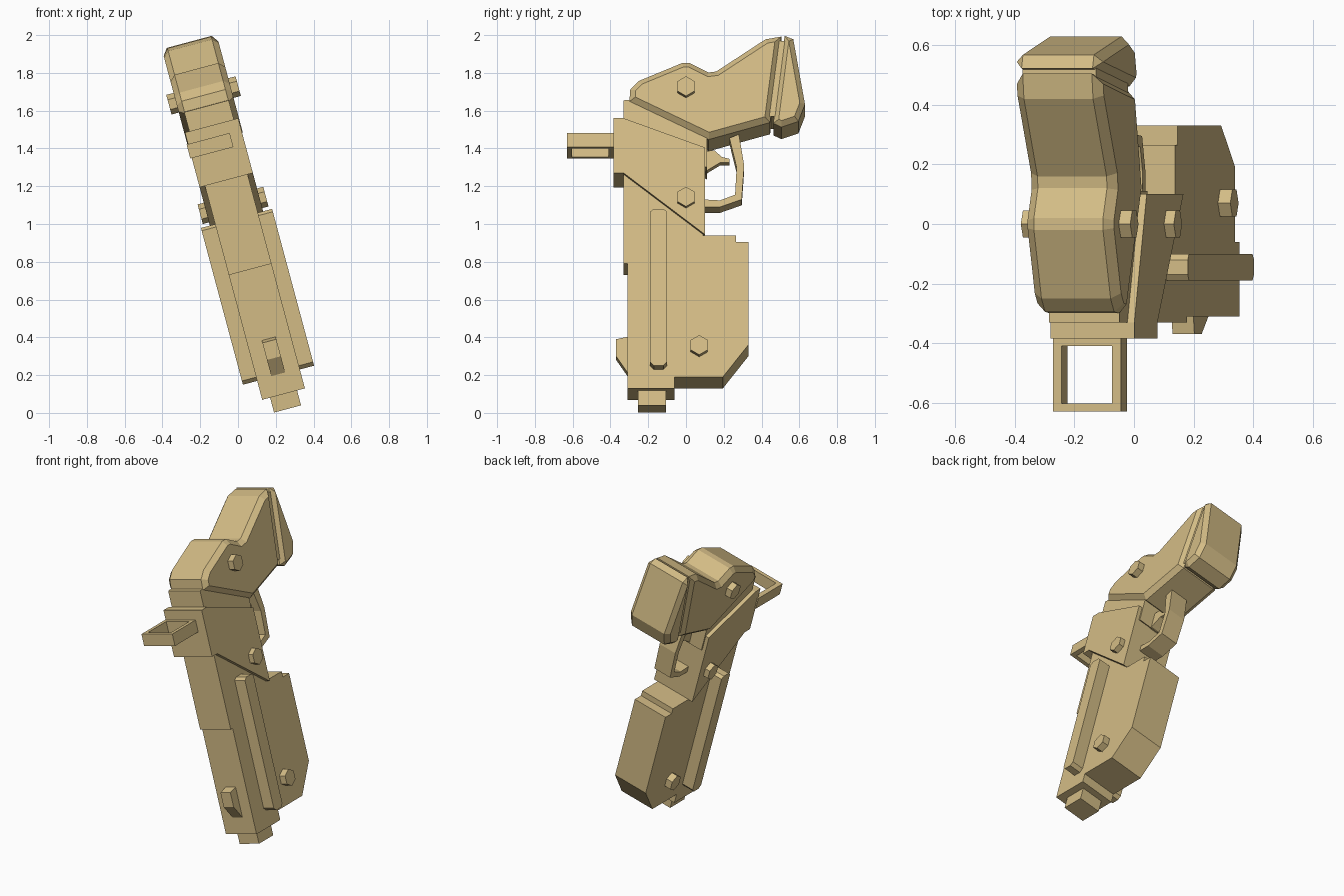
import bpy, bmesh, math

if "Cube" in bpy.data.objects:
    bpy.data.objects.remove(bpy.data.objects["Cube"])

TILT = math.radians(15)
S, C = math.sin(TILT), math.cos(TILT)

tan = bpy.data.materials.new("tan_plastic")
tan.diffuse_color = (0.65, 0.50, 0.235, 1)
tan.use_nodes = True
tan.node_tree.nodes["Principled BSDF"].inputs["Base Color"].default_value = tan.diffuse_color


def finish(name, bm):
    """Turn a bmesh into a leaning object with the shared colour."""
    bmesh.ops.recalc_face_normals(bm, faces=bm.faces)
    me = bpy.data.meshes.new(name)
    bm.to_mesh(me)
    bm.free()
    me.materials.append(tan)
    ob = bpy.data.objects.new(name, me)
    ob.rotation_euler = (0, -TILT, 0)
    ob.location = (0, 0, 1)
    bpy.context.collection.objects.link(ob)
    return ob


def slab(name, profile, h, bevel=0):
    """Side profile (y, z as seen from the right), half width h."""
    bm = bmesh.new()
    pts = [(y, (z - 1 - h * S) / C) for y, z in profile]
    left = [bm.verts.new((-h, y, w)) for y, w in pts]
    right = [bm.verts.new((h, y, w)) for y, w in pts]
    bm.faces.new(left)
    bm.faces.new(right)
    n = len(pts)
    for i in range(n):
        j = (i + 1) % n
        bm.faces.new((left[i], left[j], right[j], right[i]))
    if bevel:
        bmesh.ops.recalc_face_normals(bm, faces=bm.faces)
        rim = [e for e in bm.edges if e.verts[0].co.x * e.verts[1].co.x > 0]
        bmesh.ops.bevel(bm, geom=rim, offset=bevel, segments=1,
                        affect='EDGES', clamp_overlap=True)
    return finish(name, bm)


def rect(y0, y1, z0, z1):
    return [(y0, z0), (y1, z0), (y1, z1), (y0, z1)]


# grip body with stepped front, notched back and slanted heel
slab("grip_body", [(-.31, .13), (-.06, .13), (-.06, .19), (.195, .19), (.33, .36),
                   (.33, .905), (.265, .905), (.265, .94), (.09, .94), (.09, 1.1),
                   (-.15, 1.28), (-.33, 1.28), (-.33, .79), (-.31, .79)], .117)

# rails down both sides
slab("side_rails", [(-.19, .27), (-.17, .25), (-.12, .25), (-.10, .27),
                    (-.10, 1.065), (-.12, 1.08), (-.17, 1.08), (-.19, 1.065)], .195)

# foot plug and front latch
slab("foot_plug", rect(-.255, -.105, .04, .20), .074)
slab("front_latch", [(-.37, .39), (-.30, .405), (-.30, .20), (-.37, .30)], .038)

# receiver and neck
slab("receiver", [(-.385, 1.27), (-.33, 1.27), (.10, .945), (.10, 1.405),
                  (-.33, 1.56), (-.385, 1.56)], .146)
slab("neck", [(-.33, 1.45), (.11, 1.30), (.11, 1.53), (-.20, 1.66), (-.33, 1.655)], .122)

# head with chamfered rim, recessed groove and rear cap
slab("head", [(-.30, 1.655), (.12, 1.455), (.445, 1.545), (.505, 2.0), (.42, 1.985),
              (.16, 1.815), (.12, 1.81), (.02, 1.86), (-.02, 1.86), (-.25, 1.765),
              (-.295, 1.72)], .15, .03)
slab("groove", [(.42, 1.57), (.50, 1.57), (.54, 1.97), (.46, 1.97)], .128)
slab("rear_cap", [(.522, 2.003), (.462, 1.54), (.505, 1.52), (.595, 1.55),
                  (.63, 1.64), (.568, 1.985)], .15, .03)

# trigger and its guard
slab("trigger", [(.09, 1.385), (.15, 1.39), (.19, 1.355), (.23, 1.345), (.23, 1.325),
                 (.18, 1.325), (.13, 1.295), (.09, 1.27)], .03)
slab("trigger_guard", [(.09, 1.09), (.18, 1.09), (.295, 1.13), (.308, 1.31), (.28, 1.475),
                       (.23, 1.455), (.268, 1.30), (.26, 1.155), (.18, 1.125),
                       (.09, 1.13)], .06)

# square loop on the front: outer and inner outlines at two heights
bm = bmesh.new()
loops = []
for w in (.40, .477):
    for x, y0, y1 in ((.118, -.63, -.375), (.088, -.603, -.41)):
        loops.append([bm.verts.new((-.036 + a * x, y, w)) for a, y in
                      ((-1, y0), (1, y0), (1, y1), (-1, y1))])
for a, b in ((0, 1), (2, 3), (0, 2), (1, 3)):
    for i in range(4):
        j = (i + 1) % 4
        bm.faces.new((loops[a][i], loops[a][j], loops[b][j], loops[b][i]))
finish("front_loop", bm)

# hexagonal bolts through both sides
for name, y, z, h in (("head_bolt", 0, 1.73, .19), ("receiver_bolt", 0, 1.145, .18),
                      ("grip_bolt", .07, .36, .16)):
    hexagon = [(y + .052 * math.sin(k * math.pi / 3), z + .052 * math.cos(k * math.pi / 3))
               for k in range(6)]
    slab(name, hexagon, h)
